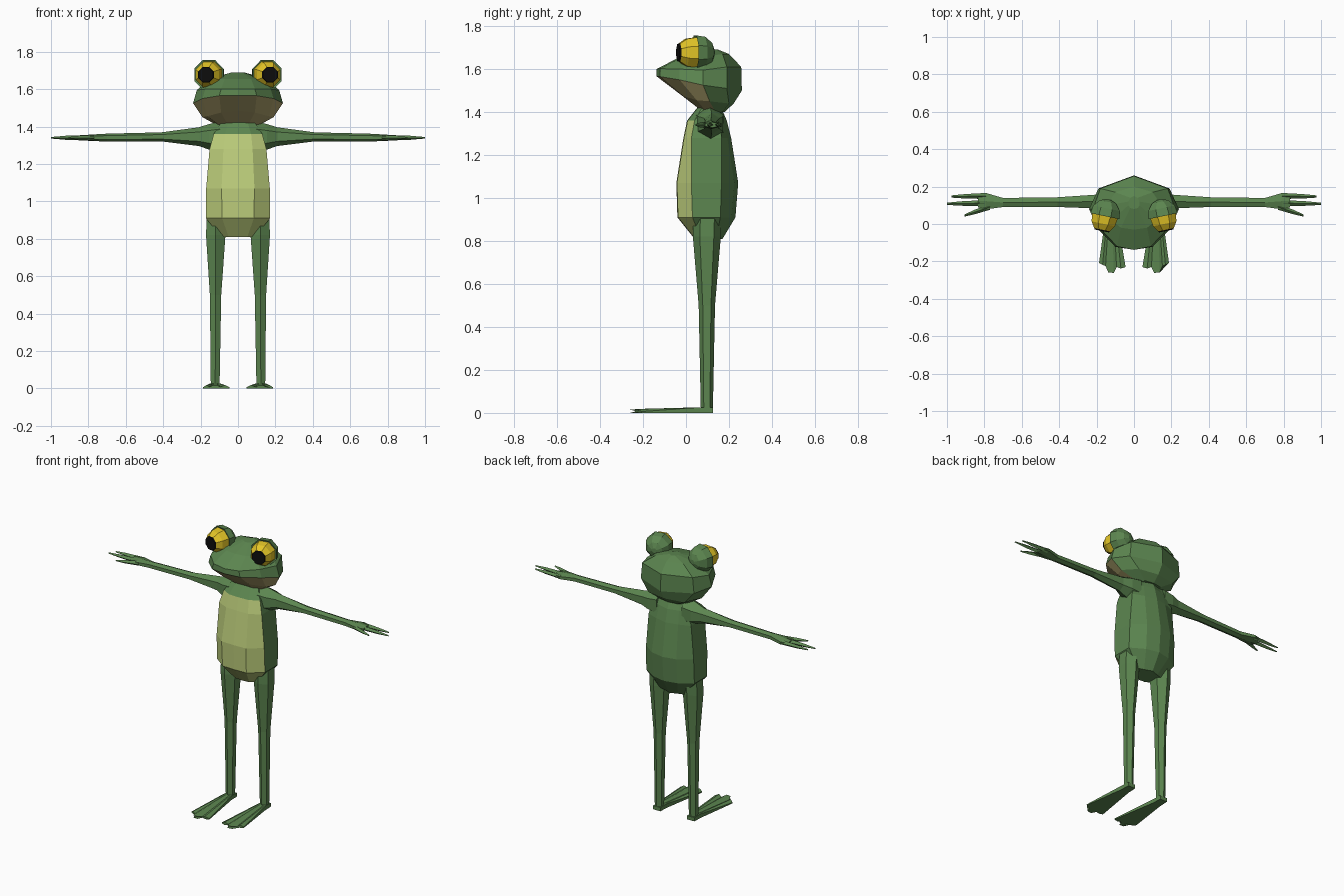
import bpy, bmesh, math
from mathutils import Vector, Matrix


def material(name, rgb):
    m = bpy.data.materials.new(name)
    m.diffuse_color = (*rgb, 1)
    return m


GREEN = material("skin green", (0.107, 0.238, 0.08))
BELLY = material("belly lime", (0.51, 0.62, 0.2))
CHIN = material("chin tan", (0.42, 0.36, 0.15))
YELLOW = material("eye yellow", (0.77, 0.56, 0.02))
BLACK = material("pupil black", (0.004, 0.004, 0.004))


def loft(name, rings, mats=(GREEN,), rule=None, mirror=False):
    """Skin closed rings of equal length, cap both ends; rule(band, segment) picks the material."""
    bm = bmesh.new()
    vs = [[bm.verts.new(p) for p in ring] for ring in rings]
    n = len(vs[0])
    for b in range(len(vs) - 1):
        for s in range(n):
            t = (s + 1) % n
            f = bm.faces.new((vs[b][s], vs[b][t], vs[b + 1][t], vs[b + 1][s]))
            f.material_index = rule(b, s) if rule else 0
    for b, ring in ((-1, vs[0]), (len(vs) - 1, vs[-1])):
        f = bm.faces.new(ring)
        f.material_index = rule(b, 0) if rule else 0
    bmesh.ops.recalc_face_normals(bm, faces=bm.faces)
    me = bpy.data.meshes.new(name)
    bm.to_mesh(me)
    bm.free()
    for m in mats:
        me.materials.append(m)
    ob = bpy.data.objects.new(name, me)
    bpy.context.collection.objects.link(ob)
    if mirror:
        ob.modifiers.new("mirror", 'MIRROR').use_mirror_merge = False
    return ob


def sym(half):
    """Complete a half ring running from front centre to back centre."""
    return half + [(-x, y, z) for x, y, z in half[-2:0:-1]]


def front(s, count, n=10):
    """True for the segments within count steps of the front centre."""
    return s < count or s >= n - count


def oval(c, u, v, n=6, turn=0.0):
    """Ring of n points about c with half axes u and v."""
    c, u, v = Vector(c), Vector(u), Vector(v)
    a = [turn + 2 * math.pi * i / n for i in range(n)]
    return [c + u * math.cos(t) + v * math.sin(t) for t in a]


# Torso: z, front y, back y, inner front x, side x, side front y, side back y
torso = []
for z, yf, yb, xi, xs, sf, sb in (
        (0.81, 0.04, 0.17, 0.05, 0.09, 0.07, 0.14),
        (0.91, -0.04, 0.23, 0.085, 0.172, 0.03, 0.16),
        (1.07, -0.045, 0.243, 0.088, 0.17, 0.025, 0.165),
        (1.28, -0.012, 0.21, 0.078, 0.152, 0.025, 0.165),
        (1.36, 0.005, 0.19, 0.07, 0.13, 0.04, 0.16),
        (1.43, 0.06, 0.16, 0.05, 0.085, 0.08, 0.14)):
    torso.append(sym([(0, yf, z), (xi, yf + 0.003, z), (xs, sf, z),
                      (xs, sb, z), (xi, yb - 0.018, z), (0, yb, z)]))
loft("torso", torso, (GREEN, BELLY),
     lambda b, s: int(0 <= b <= 3 and front(s, 2)))

# Head: throat, jaw, mouth line, brow, crown
head = [
    [(0, .075, 1.405), (.05, .08, 1.40), (.085, .10, 1.395), (.09, .14, 1.395), (.06, .17, 1.40), (0, .18, 1.40)],
    [(0, -.03, 1.485), (.09, -.015, 1.475), (.165, .05, 1.455), (.19, .11, 1.45), (.13, .20, 1.44), (0, .222, 1.44)],
    [(0, -.138, 1.567), (.10, -.122, 1.565), (.19, -.03, 1.55), (.24, .08, 1.525), (.19, .19, 1.51), (0, .26, 1.50)],
    [(0, -.138, 1.60), (.09, -.12, 1.602), (.175, -.03, 1.60), (.22, .08, 1.595), (.18, .19, 1.61), (0, .257, 1.61)],
    [(0, -.03, 1.655), (.07, -.02, 1.655), (.12, .02, 1.655), (.145, .10, 1.66), (.10, .17, 1.67), (0, .20, 1.67)],
    [(0, .08, 1.688), (.02, .085, 1.688), (.03, .10, 1.69), (.03, .12, 1.69), (.02, .14, 1.69), (0, .15, 1.69)],
]
loft("head", [sym(h) for h in head], (GREEN, CHIN),
     lambda b, s: int(b in (0, 1) and front(s, 3)))

# Eyes: facing forward and slightly outward
EYE = Matrix.Translation((0.155, 0.045, 1.677)) @ Matrix.Rotation(math.radians(12), 4, 'Z')


def eye_ring(t, r):
    return [EYE @ p for p in oval((0, t, 0), (r, 0, 0), (0, 0, r), 8, math.pi / 8)]


loft("eyeball", [eye_ring(t, r) for t, r in
                 ((-0.084, 0.043), (-0.077, 0.046), (-0.045, 0.069), (0.005, 0.077), (0.03, 0.07))],
     (YELLOW, BLACK), lambda b, s: int(b < 1), mirror=True)
loft("eyelid", [eye_ring(t, r) for t, r in
                ((0.0, 0.078), (-0.003, 0.086), (0.04, 0.079), (0.075, 0.048), (0.088, 0.015))],
     mirror=True)

# Arms: x, centre y, centre z, half depth, half height
arm = [oval((x, y, z), (0, dy, 0), (0, 0, dz), 6, math.pi / 6) for x, y, z, dy, dz in (
    (0.09, 0.11, 1.345, 0.075, 0.085),
    (0.155, 0.115, 1.345, 0.065, 0.068),
    (0.21, 0.12, 1.346, 0.042, 0.05),
    (0.41, 0.117, 1.345, 0.03, 0.024),
    (0.70, 0.115, 1.341, 0.028, 0.021),
    (0.79, 0.122, 1.340, 0.05, 0.017),
    (0.835, 0.122, 1.340, 0.038, 0.013))]
loft("arm", arm, mirror=True)

# Fingers: root, tip
for i, (root, tip) in enumerate((((0.79, 0.15), (0.975, 0.147)),
                                 ((0.80, 0.112), (1.0, 0.108)),
                                 ((0.77, 0.092), (0.905, 0.046)))):
    mid = [a * 0.4 + b * 0.6 for a, b in zip(root, tip)]
    loft("finger_%d" % (i + 1),
         [oval((x, y, 1.34), (0, w, 0), (0, 0, h), 4) for (x, y), w, h in
          ((root, 0.016, 0.015), (mid, 0.012, 0.011), (tip, 0.006, 0.004))], mirror=True)

# Legs: z, centre x, centre y, half width, half depth
leg = [oval((x, y, z), (0, dy, 0), (dx, 0, 0)) for z, x, y, dx, dy in (
    (0.92, 0.12, 0.1, 0.054, 0.065),
    (0.82, 0.119, 0.097, 0.06, 0.065),
    (0.50, 0.12, 0.097, 0.035, 0.038),
    (0.01, 0.122, 0.097, 0.027, 0.028))]
loft("leg", leg, mirror=True)

# Webbed feet: ridged toes fanning out from the heel
toes = [(.045, -.23, .006), (.070, -.238, .018), (.093, -.23, .008), (.108, -.262, .015),
        (.138, -.258, .015), (.152, -.225, .008), (.168, -.218, .018), (.187, -.208, .006)]
heel = [(0.096 + 0.0073 * i, 0.125, 0.024) for i in range(8)]
ankle = [(0.094 + 0.0079 * i, 0.065, 0.026) for i in range(8)]
loft("foot", [top + [(x, y, 0) for x, y, z in reversed(top)] for top in (heel, ankle, toes)],
     mirror=True)
